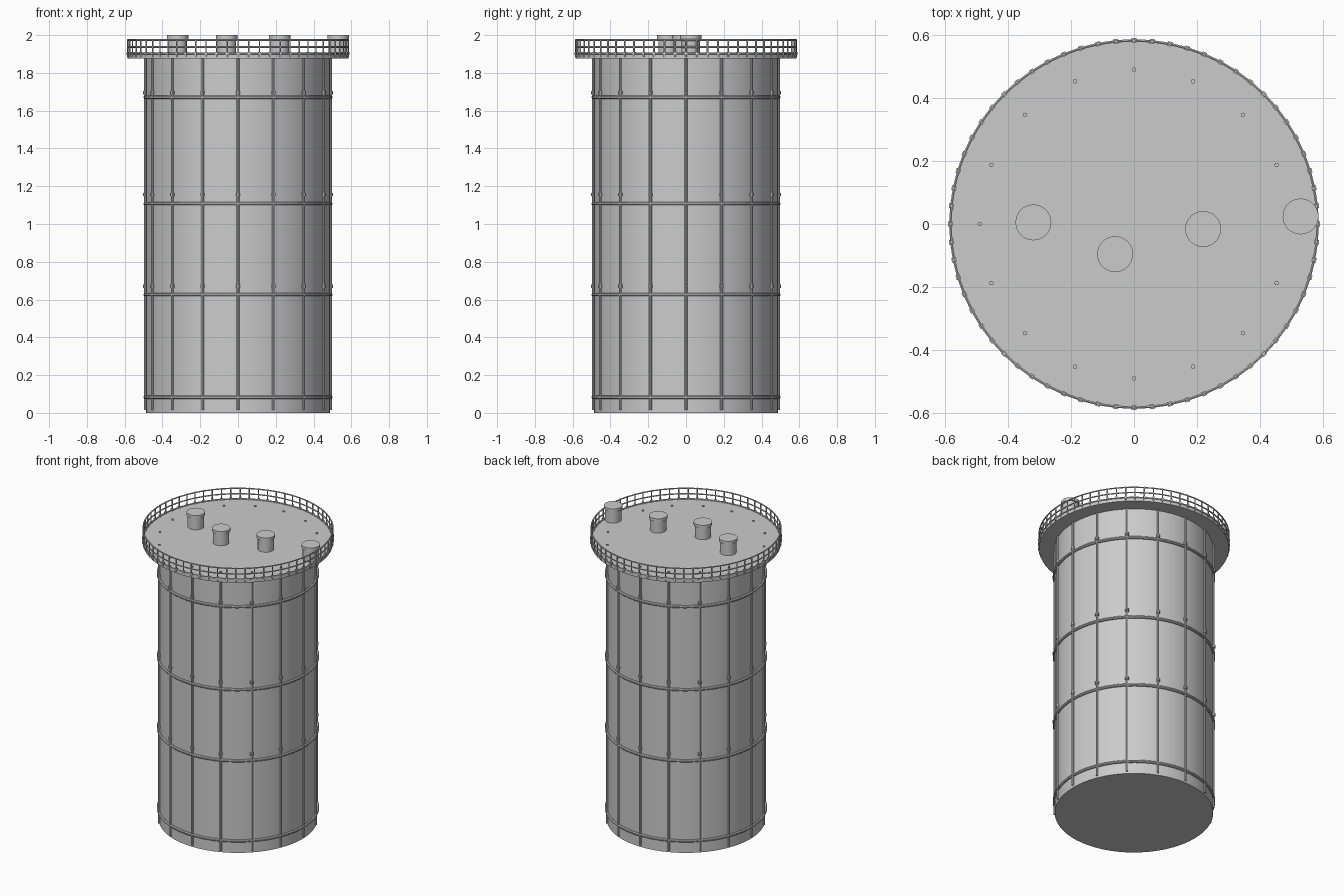
import bpy, bmesh, math
from mathutils import Matrix

if "Cube" in bpy.data.objects:
    bpy.data.objects.remove(bpy.data.objects["Cube"])


def finish(name, bm):
    bmesh.ops.recalc_face_normals(bm, faces=bm.faces)
    me = bpy.data.meshes.new(name)
    bm.to_mesh(me)
    bm.free()
    ob = bpy.data.objects.new(name, me)
    bpy.context.collection.objects.link(ob)
    bpy.ops.object.select_all(action='DESELECT')
    ob.select_set(True)
    bpy.context.view_layer.objects.active = ob
    bpy.ops.object.shade_smooth_by_angle(angle=math.radians(30))
    return ob


def add_cyl(bm, x, y, z0, z1, r, sides):
    bmesh.ops.create_cone(bm, cap_ends=True, segments=sides, radius1=r, radius2=r,
                          depth=z1 - z0, matrix=Matrix.Translation((x, y, (z0 + z1) / 2)))


def add_ring(bm, radius, z, r, steps=64, sides=8):
    loops = []
    for i in range(steps):
        a = 2 * math.pi * i / steps
        loop = []
        for j in range(sides):
            b = 2 * math.pi * (j + 0.5) / sides
            d = radius + r * math.cos(b)
            loop.append(bm.verts.new((d * math.cos(a), d * math.sin(a), z + r * math.sin(b))))
        loops.append(loop)
    for i in range(steps):
        p, q = loops[i], loops[(i + 1) % steps]
        for j in range(sides):
            k = (j + 1) % sides
            bm.faces.new((p[j], q[j], q[k], p[k]))


def around(count, radius):
    for i in range(count):
        a = 2 * math.pi * i / count
        yield a, radius * math.cos(a), radius * math.sin(a)


# Tank shell and overhanging deck
for name, z0, z1, r in (("tank_shell", 0, 1.88, 0.487), ("roof_deck", 1.877, 1.9, 0.584)):
    bm = bmesh.new()
    add_cyl(bm, 0, 0, z0, z1, r, 64)
    finish(name, bm)

# Hoops around the shell
bm = bmesh.new()
for z in (0.083, 0.626, 1.108, 1.671):
    add_ring(bm, 0.491, z, 0.009)
finish("hoops", bm)

# Vertical rods, poking slightly through the deck
bm = bmesh.new()
for a, x, y in around(16, 0.491):
    add_cyl(bm, x, y, 0.014, 1.906, 0.007, 10)
finish("vertical_rods", bm)

# Couplings on the rods above the hoops
bm = bmesh.new()
for z in (0.671, 1.156, 1.695):
    for a, x, y in around(16, 0.492):
        add_cyl(bm, x, y, z - 0.009, z + 0.009, 0.0115, 10)
finish("rod_couplings", bm)

# Guard rail: three rings, posts and post feet
bm = bmesh.new()
for z in (1.903, 1.937, 1.974):
    add_ring(bm, 0.584, z, 0.0045, 64, 6)
finish("guard_rails", bm)

bm = bmesh.new()
for a, x, y in around(64, 0.584):
    add_cyl(bm, x, y, 1.885, 1.978, 0.0042, 6)
    for z in (1.903,):
        m = Matrix.Rotation(a, 4, 'Z') @ Matrix.Translation((0.584, 0, z))
        bmesh.ops.create_cube(bm, size=0.0145, matrix=m)
finish("rail_posts", bm)

# Roof vents with wider caps
for i, (x, y) in enumerate(((-0.32, 0.005), (-0.06, -0.096), (0.22, -0.016), (0.53, 0.024))):
    bm = bmesh.new()
    add_cyl(bm, x, y, 1.895, 1.985, 0.05, 32)
    add_cyl(bm, x, y, 1.98, 2.0, 0.057, 32)
    finish(f"roof_vent_{i + 1}", bm)
